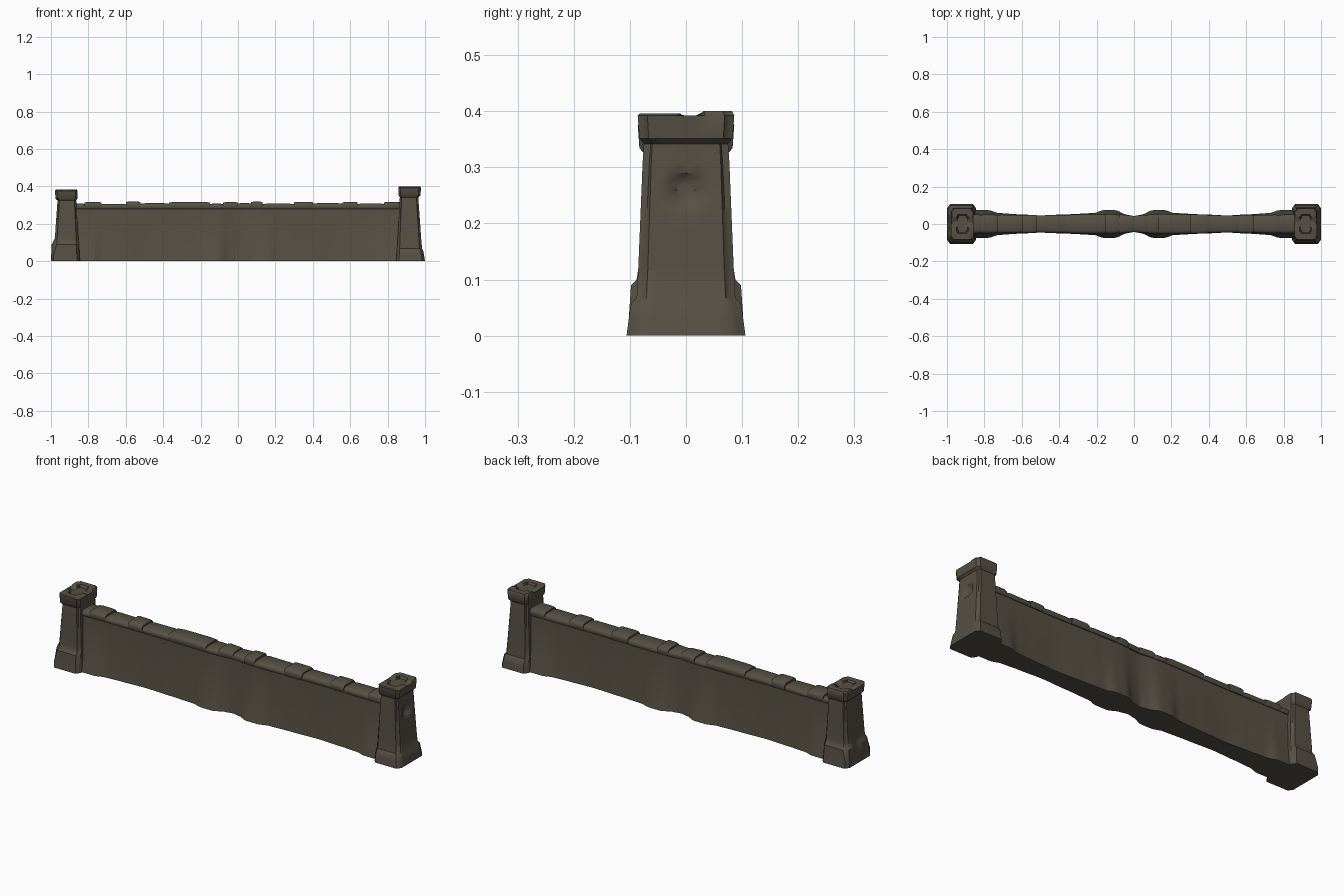
import bpy, bmesh, math, random

if "Cube" in bpy.data.objects:
    bpy.data.objects.remove(bpy.data.objects["Cube"])
random.seed(4)

stone = bpy.data.materials.new("dark_olive_stone")
stone.diffuse_color = (0.092, 0.081, 0.058, 1)
stone.use_nodes = True
stone.node_tree.nodes["Principled BSDF"].inputs["Base Color"].default_value = stone.diffuse_color


def finish(name, bm, angle=40):
    bmesh.ops.recalc_face_normals(bm, faces=bm.faces)
    me = bpy.data.meshes.new(name)
    bm.to_mesh(me)
    bm.free()
    ob = bpy.data.objects.new(name, me)
    bpy.context.collection.objects.link(ob)
    me.materials.append(stone)
    bpy.ops.object.select_all(action='DESELECT')
    ob.select_set(True)
    bpy.context.view_layer.objects.active = ob
    bpy.ops.object.shade_smooth_by_angle(angle=math.radians(angle))
    return ob


def loft(bm, rings):
    """Skin closed rings of points and cap both ends."""
    vs = [[bm.verts.new(p) for p in r] for r in rings]
    n = len(vs[0])
    for a, b in zip(vs, vs[1:]):
        for i in range(n):
            j = (i + 1) % n
            bm.faces.new((a[i], a[j], b[j], b[i]))
    bm.faces.new(vs[0][::-1])
    bm.faces.new(vs[-1])


def interp(table, t):
    for (a, va), (b, vb) in zip(table, table[1:]):
        if t <= b:
            f = (t - a) / (b - a)
            f = f * f * (3 - 2 * f)
            return va + (vb - va) * f
    return table[-1][1]


# Pillars: rounded-square rings given as (z, inner x, outer x, half depth)
def square_ring(z, x0, x1, h, n=10, r=0.008):
    cx, a = (x0 + x1) / 2, (x1 - x0) / 2
    pts = []
    for k in range(4):
        for i in range(n):
            t = -1 + 2 * i / n
            c = 1 - (r / a if i == 0 else 0)
            u, v = [(c, t), (-t, c), (-c, -t), (t, -c)][k]
            if i == 0:
                v, u = max(-c, min(c, v)), max(-c, min(c, u))
            pts.append([cx + u * a, v * h, z])
    return pts


def pillar(name, side, top, plinth, dented):
    lv = [(0, .845, 1.0, .106), (.03, .847, .995, .102),
          (plinth - .005, .85, .99, .098), (plinth + .005, .851, .984, .088)]
    for z in (.12, .15, .19, .215, .23, .24, .25, .26, .27, .28, .29, .31):
        f = z / .34
        lv.append((z, .847 + .018 * f, .988 - .024 * f, .09 - .014 * f))
    c = top - .055
    lv += [(c - .003, .865, .965, .075), (c + .006, .859, .975, .083),
           (top - .008, .857, .979, .086), (top, .862, .974, .082),
           (top, .885, .95, .052), (top - .012, .89, .945, .045)]
    rings = [square_ring(*l) for l in lv]
    for r in rings:
        for p in r:
            x, y, z = p
            # round dent in the outer face
            if dented and x > .955:
                d = math.hypot(y, z - .26)
                if d < .032:
                    p[0] -= .016 * min(1, (.034 - d) / .012)
            # broken notch across the cap
            if z > top - .005:
                if -.01 < y - .0 < .03:
                    p[2] = min(z, top - .013)
                elif y < 0:
                    p[2] -= .004
            # uneven lower stones on the worn pillar
            if not dented and x > .97 and .02 < z < .12:
                p[0] += .007 * math.sin(y * 60 + z * 50)
                p[0] = min(p[0], 1)
            p[0] *= side
    bm = bmesh.new()
    loft(bm, rings)
    finish(name, bm)


pillar("right_pillar", 1, .40, .062, True)
pillar("left_pillar", -1, .383, .095, False)

# Wall: thin at the top, flaring out to a wavy foot
foot = [(0, .042), (.04, .05), (.10, .074), (.16, .074), (.22, .058), (.35, .052),
        (.50, .046), (.62, .052), (.72, .058), (.78, .074), (.87, .074)]
head = [(0, .034), (.12, .044), (.25, .042), (.5, .038), (.87, .042)]
rings = []
for i in range(-58, 59):
    x = i * .015
    b, t = interp(foot, abs(x)), interp(head, abs(x))
    half = []
    for k in range(9):
        f = k / 8
        half.append((t + (b - t) * (1 - f) ** 1.8, .29 * f))
    rings.append([(x, w, z) for w, z in half] + [(x, -w, z) for w, z in half[::-1]])
bm = bmesh.new()
loft(bm, rings)
finish("wall", bm)

# Coping: row of rounded cap stones of slightly different heights
joints = [-.87, -.82, -.73, -.60, -.52, -.37, -.15, -.08, .0, .07, .13,
          .30, .40, .56, .64, .78, .87]
bm = bmesh.new()
for k, (a, b) in enumerate(zip(joints, joints[1:])):
    top = .317 if k % 2 else .309
    top += random.uniform(-.002, .002)
    grow = random.uniform(-.001, .002)
    rings = []
    for i in range(7):
        x = a + (b - a) * i / 6
        end = i in (0, 6)
        w = interp(head, abs(x)) + .009 + grow - (.002 if end else 0)
        z = top - (.003 if end else 0)
        prof = [(w - .005, .279), (w, .285), (w, z - .014), (w - .004, z - .006), (w - .014, z)]
        rings.append([(x, y, q) for y, q in prof] + [(x, -y, q) for y, q in prof[::-1]])
    loft(bm, rings)
finish("coping_stones", bm, 50)
